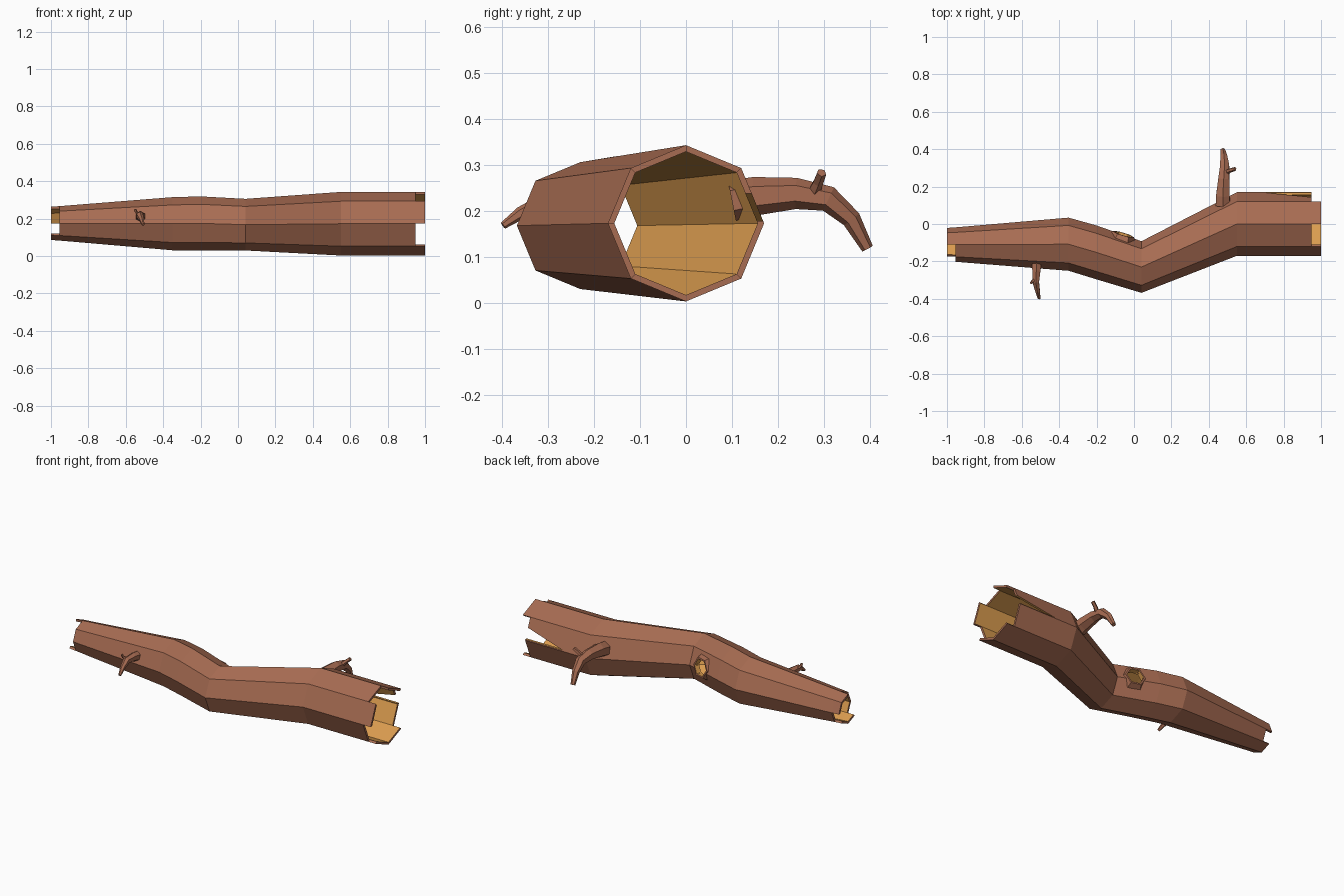
import bpy, bmesh
from math import cos, sin, pi
from mathutils import Vector, Matrix

if "Cube" in bpy.data.objects:
    bpy.data.objects.remove(bpy.data.objects["Cube"])


def make_mat(name, col):
    m = bpy.data.materials.new(name)
    m.diffuse_color = (*col, 1)
    m.use_nodes = True
    m.node_tree.nodes["Principled BSDF"].inputs["Base Color"].default_value = m.diffuse_color
    return m


bark = make_mat("bark", (0.39, 0.15, 0.085))
wood = make_mat("inner_wood", (0.72, 0.34, 0.08))


def finish(bm, name, normals=True):
    if normals:
        bmesh.ops.recalc_face_normals(bm, faces=bm.faces)
    me = bpy.data.meshes.new(name)
    bm.to_mesh(me)
    bm.free()
    ob = bpy.data.objects.new(name, me)
    bpy.context.collection.objects.link(ob)
    me.materials.append(bark)
    me.materials.append(wood)
    return ob


def cut(target, cutter):
    mod = target.modifiers.new("cut", "BOOLEAN")
    mod.operation = "DIFFERENCE"
    mod.solver = "EXACT"
    mod.object = cutter
    cutter.hide_render = True
    cutter.hide_viewport = True


# Hollow octagonal trunk: stations are x, centre y, centre z, radius
stations = [(-1, -0.11, 0.175, 0.089), (-0.955, -0.11, 0.175, 0.092),
            (-0.35, -0.108, 0.173, 0.142), (-0.2, -0.152, 0.175, 0.144),
            (0.04, -0.23, 0.168, 0.138), (0.55, 0, 0.173, 0.17),
            (0.95, 0, 0.173, 0.17), (1, 0, 0.173, 0.17)]
N = 8
last = len(stations) - 2
# Facets broken away at each ragged end
missing = {(0, k) for k in (2, 3, 4, 7)} | {(last, k) for k in (0, 2, 4, 7)}


def present(i, k):
    return 0 <= i <= last and (i, k % N) not in missing


bm = bmesh.new()


def ring(x, y, z, r):
    return [bm.verts.new((x, y + r * cos(2 * pi * k / N), z + r * sin(2 * pi * k / N)))
            for k in range(N)]


outer = [ring(x, y, z, r) for x, y, z, r in stations]
inner = [ring(x, y, z, r - 0.014) for x, y, z, r in stations]
for i in range(last + 1):
    for k in range(N):
        if not present(i, k):
            continue
        j = (k + 1) % N
        corners = [(i, k), (i, j), (i + 1, j), (i + 1, k)]
        bm.faces.new([outer[a][b] for a, b in corners])
        bm.faces.new([inner[a][b] for a, b in corners]).material_index = 1
        # Broken edges joining bark and inside
        sides = [present(i - 1, k), present(i, k + 1), present(i + 1, k), present(i, k - 1)]
        for e, has in enumerate(sides):
            if not has:
                (a, b), (c, d) = corners[e], corners[(e + 1) % 4]
                bm.faces.new((outer[a][b], outer[c][d], inner[c][d], inner[a][b]))
loose = [v for v in bm.verts if not v.link_faces]
bmesh.ops.delete(bm, geom=loose, context="VERTS")
trunk = finish(bm, "hollow_trunk")

# Long split at the back of the wide end
bm = bmesh.new()
tri = [(0.70, 0.178), (0.98, 0.178), (0.98, 0.245)]
f = bm.faces.new([bm.verts.new((x, 0.09, z)) for x, z in tri])
ext = bmesh.ops.extrude_face_region(bm, geom=[f])
bmesh.ops.translate(bm, vec=(0, 0.12, 0), verts=[v for v in ext["geom"] if isinstance(v, bmesh.types.BMVert)])
for f in bm.faces:
    f.material_index = 1
cut(trunk, finish(bm, "split_cutter"))

# Knot hole through the back wall, with a low rim
axis = Vector((0.28, 0.95, 0.14)).normalized()
knot = Matrix.Translation((-0.06, -0.066, 0.19)) @ axis.to_track_quat("Z", "Y").to_matrix().to_4x4()
bm = bmesh.new()
bmesh.ops.create_cone(bm, cap_ends=True, segments=6, radius1=0.052, radius2=0.052, depth=0.16, matrix=knot)
for f in bm.faces:
    f.material_index = 1
cut(trunk, finish(bm, "knot_cutter"))

bm = bmesh.new()
loops = []
for r, h in [(0.075, -0.02), (0.06, 0.012), (0.05, 0.012), (0.05, -0.02)]:
    loops.append([bm.verts.new(knot @ Vector((r * cos(pi * k / 3), r * sin(pi * k / 3), h))) for k in range(6)])
for a in range(4):
    for k in range(6):
        j, b = (k + 1) % 6, (a + 1) % 4
        f = bm.faces.new((loops[a][k], loops[a][j], loops[b][j], loops[b][k]))
        f.material_index = int(a == 2)
finish(bm, "knot_rim")


# Tapered six-sided branches along a path of x, y, z, radius
def branch(name, pts, sides=6):
    bm = bmesh.new()
    ps = [Vector(p[:3]) for p in pts]
    loops = []
    for i, p in enumerate(ps):
        d = (ps[min(i + 1, len(ps) - 1)] - ps[max(i - 1, 0)]).normalized()
        u = d.cross(Vector((1, 0, 0.01))).normalized()
        v = d.cross(u)
        r = pts[i][3]
        loops.append([bm.verts.new(p + r * (u * cos(2 * pi * k / sides) + v * sin(2 * pi * k / sides)))
                      for k in range(sides)])
    for a, b in zip(loops, loops[1:]):
        for k in range(sides):
            j = (k + 1) % sides
            bm.faces.new((a[k], a[j], b[j], b[k]))
    bm.faces.new(loops[0])
    bm.faces.new(loops[-1])
    return finish(bm, name)


branch("back_branch", [(0.475, 0.10, 0.222, 0.044), (0.475, 0.15, 0.232, 0.042),
                       (0.48, 0.24, 0.238, 0.034), (0.485, 0.31, 0.226, 0.028),
                       (0.48, 0.36, 0.182, 0.021), (0.475, 0.395, 0.118, 0.013)])
branch("back_twig", [(0.49, 0.275, 0.235, 0.015), (0.515, 0.287, 0.262, 0.012), (0.54, 0.295, 0.283, 0.011)], 5)
branch("front_branch", [(-0.52, -0.19, 0.205, 0.032), (-0.522, -0.25, 0.217, 0.025),
                        (-0.525, -0.31, 0.217, 0.02), (-0.515, -0.36, 0.195, 0.014),
                        (-0.507, -0.398, 0.168, 0.008)])
branch("front_twig", [(-0.53, -0.295, 0.22, 0.01), (-0.545, -0.31, 0.235, 0.008), (-0.55, -0.315, 0.25, 0.007)], 5)
